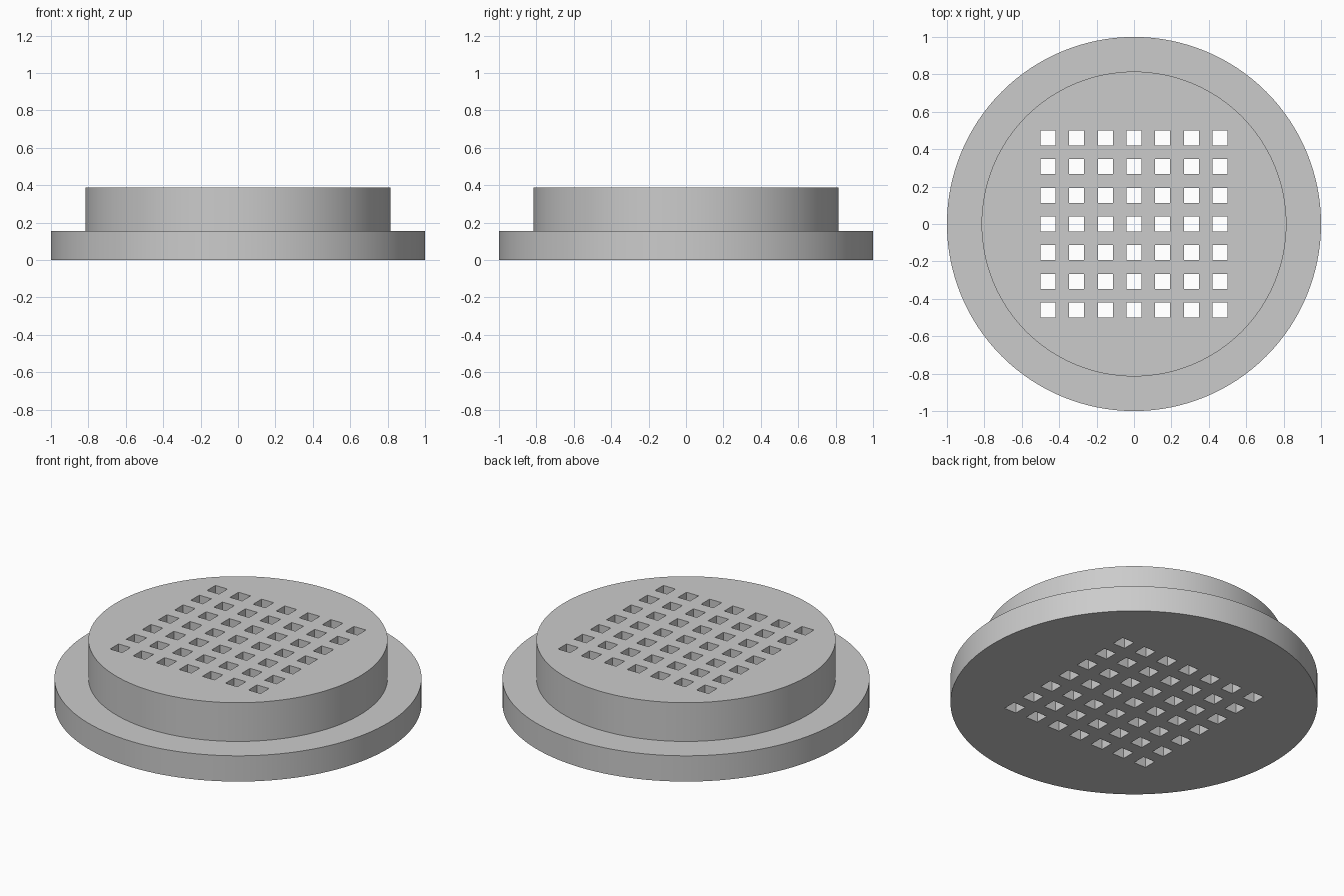
import bpy
import bmesh
import math
from mathutils import Matrix, Vector

cube = bpy.data.objects.get("Cube")
if cube:
    bpy.data.objects.remove(cube, do_unlink=True)

SEGMENTS = 128
FLANGE_R, BOSS_R = 1.0, 0.815
FLANGE_H, TOTAL_H = 0.155, 0.388
HOLES, PITCH, HOLE = 7, 0.1535, 0.08

grey = bpy.data.materials.new("plain grey")
grey.use_nodes = True
colour = (0.6, 0.6, 0.6, 1)
grey.diffuse_color = colour
grey.node_tree.nodes["Principled BSDF"].inputs["Base Color"].default_value = colour


def make_object(name, bm):
    mesh = bpy.data.meshes.new(name)
    bmesh.ops.recalc_face_normals(bm, faces=bm.faces)
    bm.to_mesh(mesh)
    bm.free()
    mesh.materials.append(grey)
    obj = bpy.data.objects.new(name, mesh)
    bpy.context.collection.objects.link(obj)
    return obj


# Stepped disc: rings of a stacked profile, capped at both ends
bm = bmesh.new()
profile = [(FLANGE_R, 0), (FLANGE_R, FLANGE_H), (BOSS_R, FLANGE_H), (BOSS_R, TOTAL_H)]
rings = []
for radius, z in profile:
    angles = [math.tau * i / SEGMENTS for i in range(SEGMENTS)]
    rings.append([bm.verts.new((radius * math.cos(a), radius * math.sin(a), z)) for a in angles])
for low, high in zip(rings, rings[1:]):
    for i in range(SEGMENTS):
        j = (i + 1) % SEGMENTS
        bm.faces.new((low[i], low[j], high[j], high[i]))
bm.faces.new(rings[0][::-1])
bm.faces.new(rings[-1])
body = make_object("perforated_flanged_disc", bm)

# Square grid of through holes
bm = bmesh.new()
scale = Matrix.Diagonal((HOLE, HOLE, TOTAL_H * 2, 1))
for ix in range(HOLES):
    for iy in range(HOLES):
        centre = Vector((ix - HOLES // 2, iy - HOLES // 2, 0)) * PITCH
        centre.z = TOTAL_H / 2
        bmesh.ops.create_cube(bm, size=1, matrix=Matrix.Translation(centre) @ scale)
cutter = make_object("hole_cutter", bm)
cutter.hide_render = True

cut = body.modifiers.new("holes", "BOOLEAN")
cut.operation = "DIFFERENCE"
cut.solver = "EXACT"
cut.object = cutter

bpy.ops.object.select_all(action="DESELECT")
body.select_set(True)
bpy.context.view_layer.objects.active = body
bpy.ops.object.modifier_apply(modifier=cut.name)
bpy.data.objects.remove(cutter, do_unlink=True)

# Smooth round walls with crisp rims
bpy.ops.object.shade_smooth_by_angle(angle=math.radians(30))
